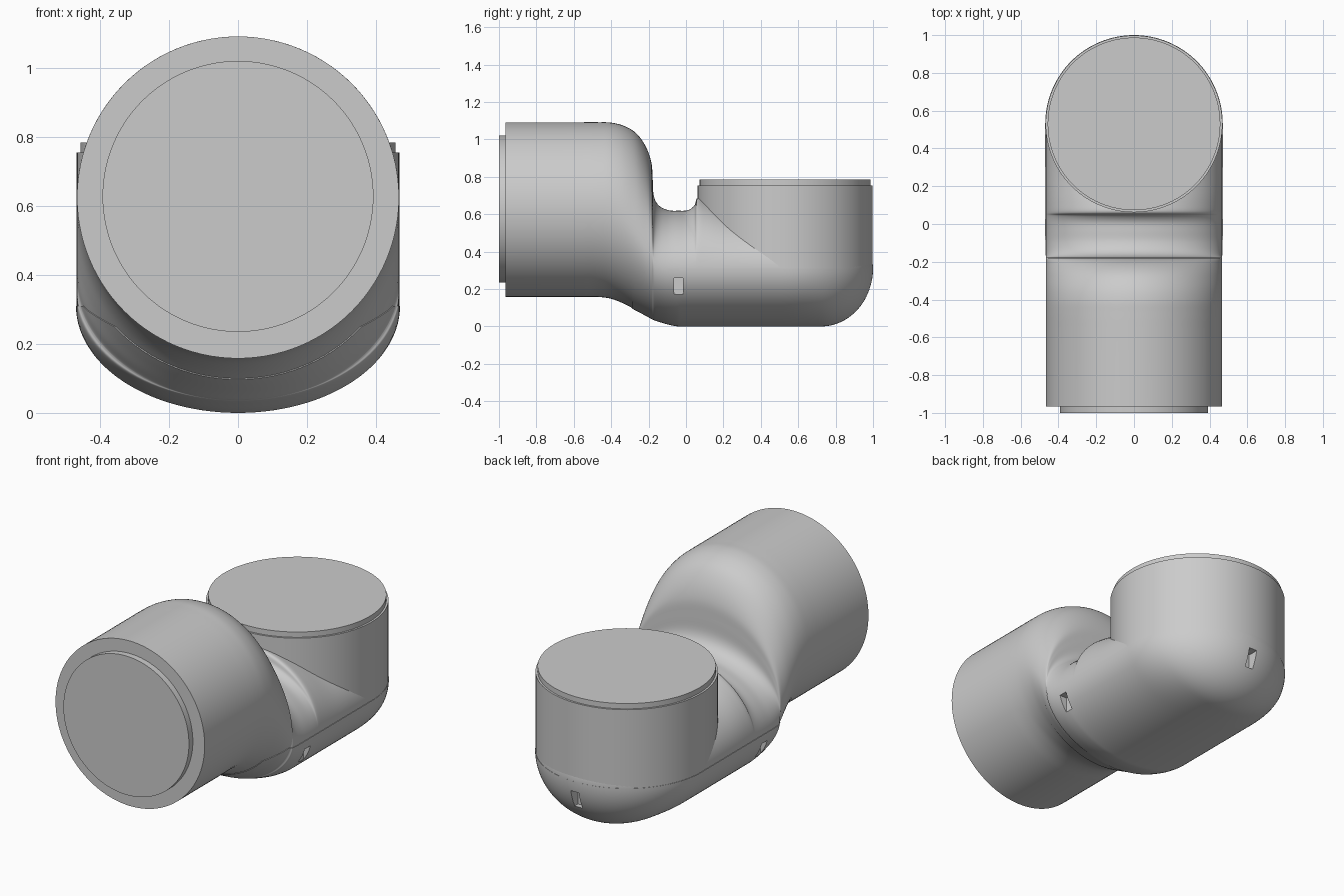
import bpy, bmesh, math
from mathutils import Vector

if "Cube" in bpy.data.objects:
    bpy.data.objects.remove(bpy.data.objects["Cube"])

W = 0.47  # half width of the joint

# Section stations: y, top z, bottom z, z of the widest point
STATIONS = [
    (-0.55, 1.095, 0.155, 0.625), (-0.47, 1.095, 0.155, 0.625),
    (-0.40, 1.093, 0.145, 0.615), (-0.33, 1.075, 0.118, 0.575),
    (-0.265, 1.035, 0.083, 0.50), (-0.215, 0.965, 0.057, 0.43),
    (-0.185, 0.88, 0.040, 0.40), (-0.178, 0.79, 0.037, 0.38),
    (-0.172, 0.70, 0.034, 0.35), (-0.145, 0.65, 0.025, 0.33),
    (-0.095, 0.625, 0.01, 0.315), (-0.04, 0.622, 0, 0.31),
    (0.01, 0.625, 0, 0.31), (0.045, 0.65, 0, 0.31),
    (0.062, 0.69, 0, 0.31), (0.12, 0.68, 0, 0.31),
    (0.25, 0.64, 0, 0.31), (0.40, 0.625, 0, 0.31), (0.53, 0.625, 0, 0.31),
]


def catmull(p, steps):
    out = []
    for i in range(len(p) - 1):
        a, b, c, d = p[max(i - 1, 0)], p[i], p[i + 1], p[min(i + 2, len(p) - 1)]
        for s in range(steps):
            t = s / steps
            out.append(tuple(0.5 * (2 * q + (r - o) * t + (2 * o - 5 * q + 4 * r - u) * t * t
                                    + (3 * q - o - 3 * r + u) * t ** 3)
                             for o, q, r, u in zip(a, b, c, d)))
    return out + [p[-1]]


def sections():
    rows = [(-0.965, 1.095, 0.155, 0.625, W)]
    rows += [(y, t, max(b, 0), m, W) for y, t, b, m in catmull(STATIONS, 5)]
    n = 32
    for i in range(1, n + 1):  # rounded back end
        a = math.pi / 2 * i / n
        y, w = 0.53 + W * math.sin(a), math.cos(a)
        k = max(0.0, (y - 0.72) / 0.28)
        depth = math.sqrt(max(0.0, 1 - k * k))
        rows.append((y, 0.31 + 0.315 * w, 0.31 - 0.31 * depth, 0.31, W * w))
    return rows


def loft(inset=0.0, n=112):
    bm = bmesh.new()
    rings = []
    for y, top, bot, mid, w in sections():
        w = max(w - inset, 0)
        up, dn = max(top - inset - mid, 0), max(mid - bot - inset, 0)
        ring = []
        for i in range(n):
            a = 2 * math.pi * i / n
            s = math.sin(a)
            ring.append(bm.verts.new((w * math.cos(a), y, mid + (up if s > 0 else dn) * s)))
        rings.append(ring)
    for r, q in zip(rings, rings[1:]):
        for i in range(n):
            j = (i + 1) % n
            bm.faces.new((r[i], r[j], q[j], q[i]))
    bm.faces.new(rings[0])
    bm.faces.new(rings[-1])
    bmesh.ops.remove_doubles(bm, verts=bm.verts, dist=1e-5)
    bmesh.ops.recalc_face_normals(bm, faces=bm.faces)
    return bm


def trim(bm, co, no):
    res = bmesh.ops.bisect_plane(bm, geom=bm.verts[:] + bm.edges[:] + bm.faces[:],
                                 plane_co=co, plane_no=no, clear_outer=True)
    edges = [e for e in res["geom_cut"] if isinstance(e, bmesh.types.BMEdge) and e.is_boundary]
    bmesh.ops.edgeloop_fill(bm, edges=edges)
    bmesh.ops.recalc_face_normals(bm, faces=bm.faces)


def make(name, bm):
    me = bpy.data.meshes.new(name)
    bm.to_mesh(me)
    bm.free()
    ob = bpy.data.objects.new(name, me)
    bpy.context.collection.objects.link(ob)
    return ob


def disc(name, r, a, b, along_y=False):
    # cylinder between two axis points
    a, b = Vector(a), Vector(b)
    bpy.ops.mesh.primitive_cylinder_add(
        vertices=112, radius=r, depth=(b - a).length, location=(a + b) / 2,
        rotation=(math.pi / 2 if along_y else 0, 0, 0))
    bpy.context.object.name = name
    return bpy.context.object


# Main elbow body: horizontal barrel flowing into the saddle and base
body = make("elbow_body", loft(0.003))

# Bottom cover, trimmed out of the same flowing form
bm = loft()
trim(bm, (0, 0, 0.31), (0, 0, 1))
trim(bm, (0, -0.29, 0), (0, -1, 0))
trim(bm, (0, -0.29, 0.25), (0, -0.55, 0.83))
cover = make("bottom_cover", bm)

# Upright socket and the stepped mounting lips
socket = disc("upright_socket", W - 0.002, (0, 0.53, 0.30), (0, 0.53, 0.755))
top_lip = disc("upright_lip", 0.457, (0, 0.53, 0.74), (0, 0.53, 0.785))
front_lip = disc("barrel_lip", 0.393, (0, -1.0, 0.628), (0, -0.95, 0.628), True)

# Screw recesses in the cover
for i, (x, y, z, sx, sy) in enumerate([(W, -0.04, 0.21, 0.10, 0.05), (-W, -0.04, 0.21, 0.10, 0.05),
                                       (0, 0.99, 0.20, 0.05, 0.12)]):
    bpy.ops.mesh.primitive_cube_add(size=1, location=(x, y, z))
    cutter = bpy.context.object
    cutter.name = f"screw_cutter_{i + 1}"
    cutter.scale = (sx, sy, 0.10)
    cutter.hide_render = True
    for ob in (body, cover):
        mod = ob.modifiers.new("recess", 'BOOLEAN')
        mod.operation, mod.object, mod.solver = 'DIFFERENCE', cutter, 'EXACT'
for ob in (body, cover):
    bpy.context.view_layer.objects.active = ob
    for mod in list(ob.modifiers):
        bpy.ops.object.modifier_apply(modifier=mod.name)
for ob in list(bpy.data.objects):
    if ob.name.startswith("screw_cutter"):
        bpy.data.objects.remove(ob)

# Smooth shading with crisp rims
bpy.ops.object.select_all(action='DESELECT')
for ob in (body, cover, socket, top_lip, front_lip):
    ob.select_set(True)
bpy.context.view_layer.objects.active = body
bpy.ops.object.shade_smooth_by_angle(angle=math.radians(35))
